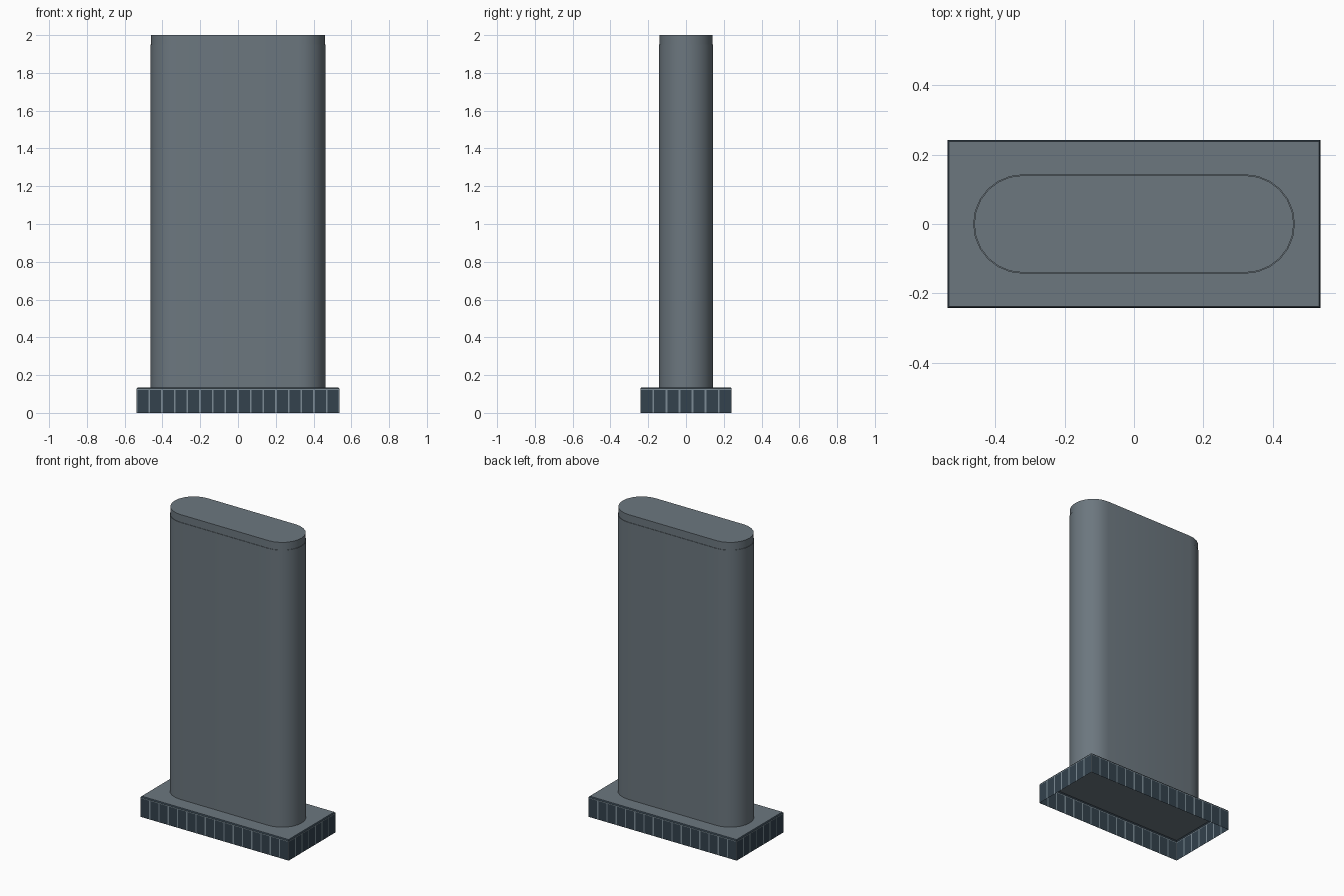
import bpy, bmesh, math

cube = bpy.data.objects.get("Cube")
if cube:
    bpy.data.objects.remove(cube)


def material(name, rgb):
    m = bpy.data.materials.new(name)
    m.use_nodes = True
    m.diffuse_color = (*rgb, 1)
    m.node_tree.nodes["Principled BSDF"].inputs["Base Color"].default_value = (*rgb, 1)
    return m


GREY = material("slate grey", (0.15, 0.185, 0.212))
TILE = material("dark blue tile", (0.033, 0.054, 0.074))
GROUT = material("pale grout", (0.2, 0.26, 0.3))


def finish(name, bm, mats):
    bmesh.ops.remove_doubles(bm, verts=bm.verts, dist=0.0001)
    mesh = bpy.data.meshes.new(name)
    bm.to_mesh(mesh)
    bm.free()
    for m in mats:
        mesh.materials.append(m)
    obj = bpy.data.objects.new(name, mesh)
    bpy.context.collection.objects.link(obj)
    return obj


def face(bm, points, index=0):
    f = bm.faces.new([bm.verts.new(p) for p in points])
    f.material_index = index


def pill(name, half_x, half_y, z0, z1, steps=12):
    """Upright prism with round ends."""
    bm = bmesh.new()
    ring = []
    for side in (1, -1):
        for i in range(steps + 1):
            a = math.pi * (i / steps - 0.5)
            ring.append((side * (half_x - half_y + half_y * math.cos(a)),
                         side * half_y * math.sin(a), z0))
    face(bm, ring)
    out = bmesh.ops.extrude_face_region(bm, geom=bm.faces[:])
    top = [g for g in out["geom"] if isinstance(g, bmesh.types.BMVert)]
    bmesh.ops.translate(bm, verts=top, vec=(0, 0, z1 - z0))
    bmesh.ops.recalc_face_normals(bm, faces=bm.faces)
    obj = finish(name, bm, [GREY])
    bpy.ops.object.select_all(action="DESELECT")
    obj.select_set(True)
    bpy.context.view_layer.objects.active = obj
    bpy.ops.object.shade_smooth_by_angle(angle=math.radians(30))


# Pillar shaft and its slightly narrower cap
HEIGHT = 0.135
pill("pillar_shaft", 0.463, 0.143, HEIGHT, 1.95)
pill("pillar_cap", 0.46, 0.14, 1.95, 2.0)

# Hollow base: flat top with a narrow chamfer
HX, HY, RIM, CHAMFER = 0.537, 0.242, 0.128, 0.005
corners = [(-1, -1), (1, -1), (1, 1), (-1, 1)]
outer = [(sx * HX, sy * HY, RIM) for sx, sy in corners]
inner = [(sx * (HX - CHAMFER), sy * (HY - CHAMFER), HEIGHT) for sx, sy in corners]
bm = bmesh.new()
face(bm, inner)
for i in range(4):
    j = (i + 1) % 4
    face(bm, [outer[i], outer[j], inner[j], inner[i]], 1)
finish("base_top", bm, [GREY, TILE])


# Base skirt: sheets divided into tiles, with grout between and above them
def skirt(name, start, end, count, gap=0.0045):
    bm = bmesh.new()
    length = math.dist(start, end)
    cell = length / count
    cuts = []
    for i in range(count):
        cuts += [i * cell, i * cell + gap, (i + 1) * cell - gap]
    cuts.append(length)
    rows = [0, RIM - 0.006, RIM]

    def at(d, z):
        t = d / length
        return (start[0] + (end[0] - start[0]) * t, start[1] + (end[1] - start[1]) * t, z)

    for c, (a, b) in enumerate(zip(cuts, cuts[1:])):
        for r, (lo, hi) in enumerate(zip(rows, rows[1:])):
            index = 0 if c % 3 == 1 and r == 0 else 1
            face(bm, [at(a, lo), at(b, lo), at(b, hi), at(a, hi)], index)
    finish(name, bm, [TILE, GROUT])


names = ["front", "left", "back", "right"]
for i, side in enumerate(names):
    skirt("base_skirt_" + side, outer[i][:2], outer[(i + 1) % 4][:2], 7 if i % 2 else 16)
